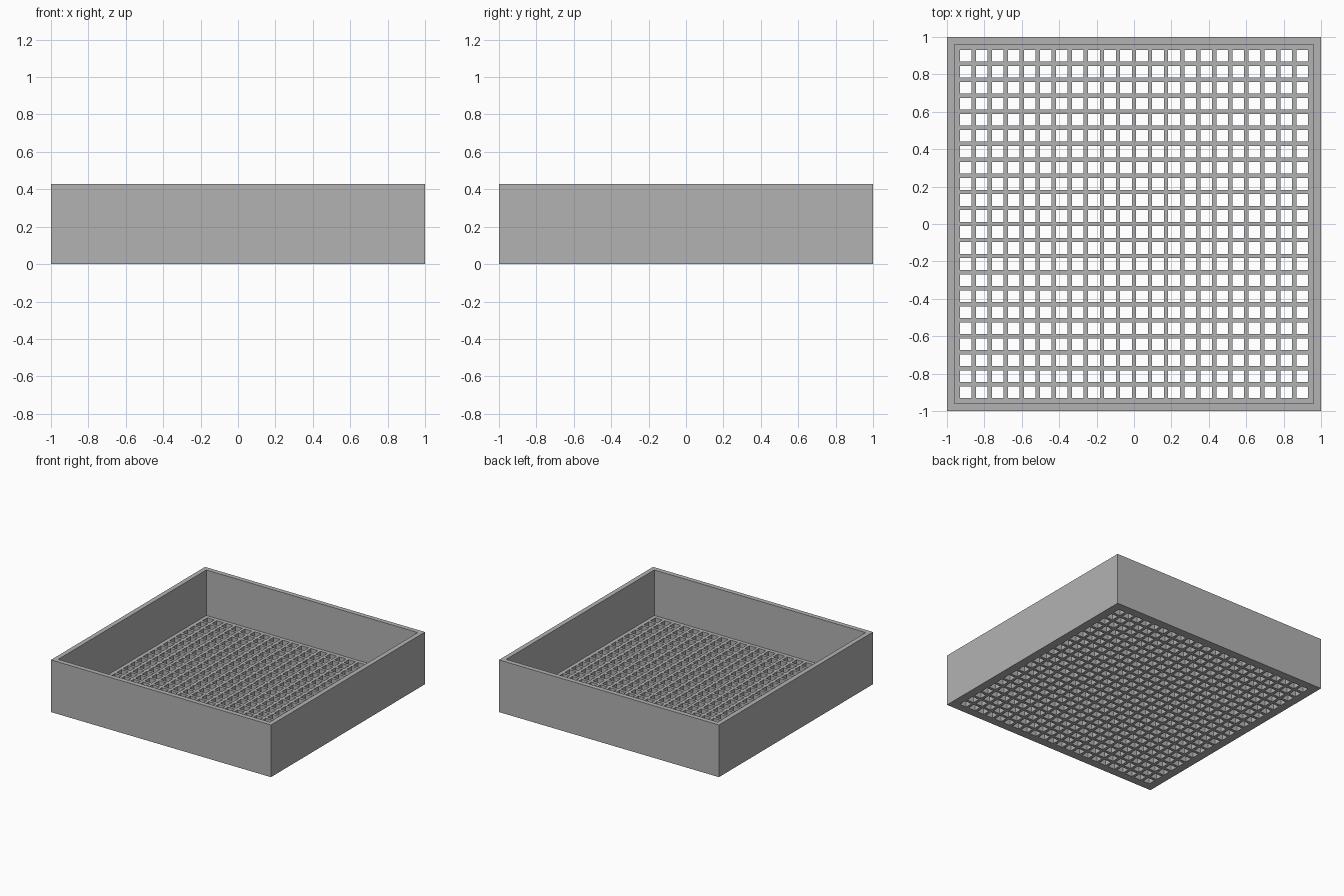
import bpy
import bmesh

cube = bpy.data.objects.get("Cube")
if cube:
    bpy.data.objects.remove(cube, do_unlink=True)

HEIGHT = 0.4286
FLOOR = 0.055
INNER = 0.961      # half width inside the walls
HOLES = 22
PITCH = 1.8 / 21
HOLE = 0.0625

grey = bpy.data.materials.new("plain grey")
grey.use_nodes = True
colour = (0.45, 0.45, 0.45, 1)
grey.diffuse_color = colour
grey.node_tree.nodes["Principled BSDF"].inputs["Base Color"].default_value = colour

# Grid lines: outer wall, inner wall, both sides of every hole
lines = [-1, -INNER]
for i in range(HOLES):
    centre = (i - (HOLES - 1) / 2) * PITCH
    lines += [centre - HOLE / 2, centre + HOLE / 2]
lines += [INNER, 1]
last = len(lines) - 2

# Perforated base sheet
bm = bmesh.new()
grid = [[bm.verts.new((x, y, 0)) for y in lines] for x in lines]
for i in range(last + 1):
    for j in range(last + 1):
        is_hole = i % 2 == 0 and j % 2 == 0 and 0 < i < last and 0 < j < last
        if not is_hole:
            bm.faces.new((grid[i][j], grid[i + 1][j], grid[i + 1][j + 1], grid[i][j + 1]))


def raise_faces(faces, distance):
    """Extrude faces straight up and return the new top faces."""
    new = bmesh.ops.extrude_face_region(bm, geom=faces)["geom"]
    verts = [g for g in new if isinstance(g, bmesh.types.BMVert)]
    bmesh.ops.translate(bm, verts=verts, vec=(0, 0, distance))
    return [g for g in new if isinstance(g, bmesh.types.BMFace)]


# Floor thickness, then the four walls around the rim
top = raise_faces(bm.faces[:], FLOOR)
rim = []
for face in top:
    c = face.calc_center_median()
    if max(abs(c.x), abs(c.y)) > INNER:
        rim.append(face)
raise_faces(rim, HEIGHT - FLOOR)

bmesh.ops.delete(bm, geom=[v for v in bm.verts if not v.link_faces], context='VERTS')
bmesh.ops.recalc_face_normals(bm, faces=bm.faces[:])

mesh = bpy.data.meshes.new("perforated_tray")
bm.to_mesh(mesh)
bm.free()
mesh.materials.append(grey)
tray = bpy.data.objects.new("perforated_tray", mesh)
bpy.context.collection.objects.link(tray)
